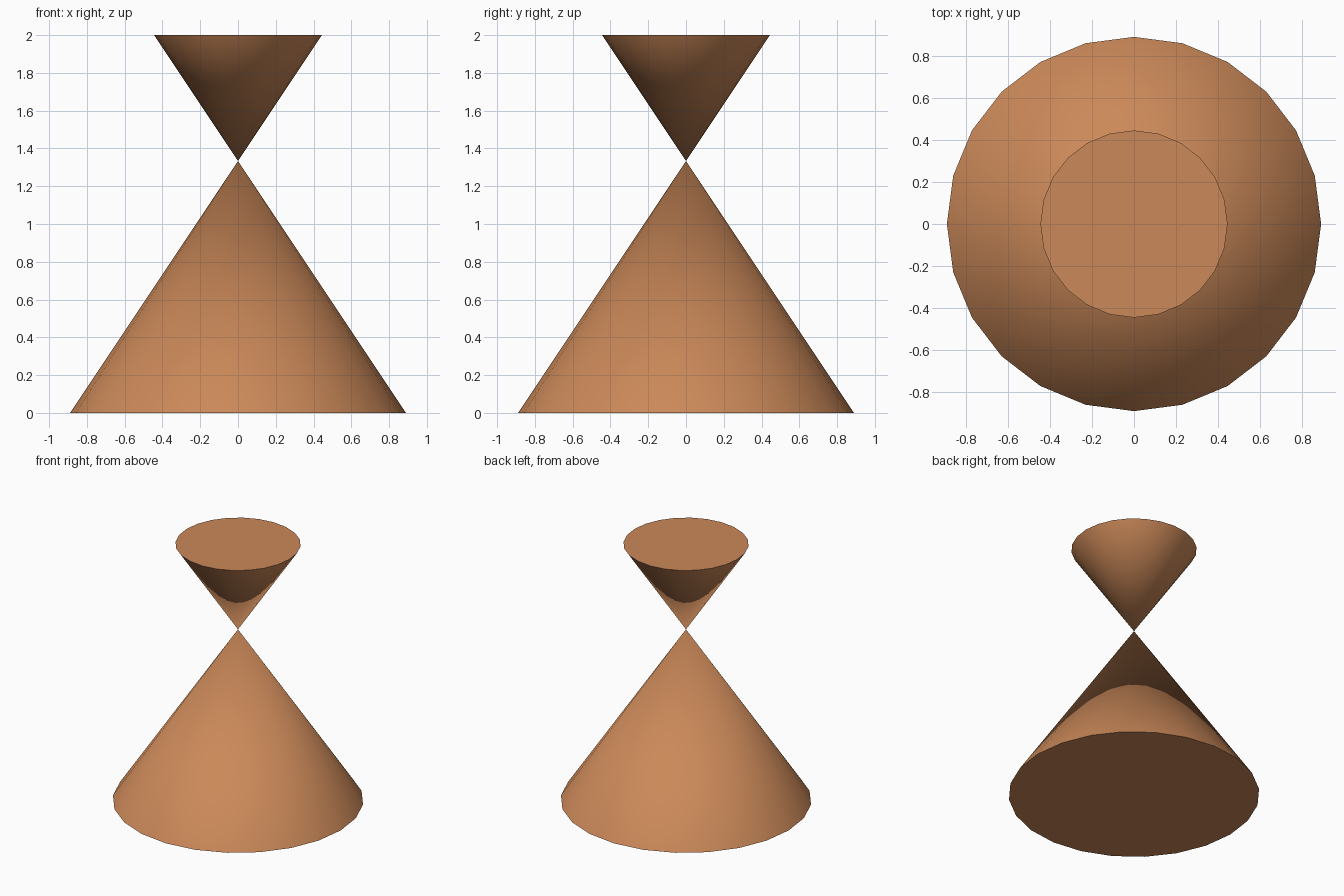
import bpy
import math

# Clear the default cube only
cube = bpy.data.objects.get("Cube")
if cube:
    bpy.data.objects.remove(cube, do_unlink=True)

SIDES = 24
WAIST = 4 / 3       # height where the two tips meet
BASE_R = 8 / 9      # lower cone radius
TOP_R = 4 / 9       # upper cone radius

# Single warm copper colour
copper = bpy.data.materials.new("warm copper")
copper.use_nodes = True
colour = (0.60, 0.25, 0.10, 1.0)
copper.diffuse_color = colour
copper.node_tree.nodes["Principled BSDF"].inputs["Base Color"].default_value = colour


def add_cone(name, r_bottom, r_top, z_bottom, z_top):
    """Capped cone with smooth sides and a crisp rim."""
    bpy.ops.mesh.primitive_cone_add(
        vertices=SIDES, radius1=r_bottom, radius2=r_top,
        depth=z_top - z_bottom, end_fill_type='NGON',
        location=(0, 0, (z_bottom + z_top) / 2))
    obj = bpy.context.object
    obj.name = obj.data.name = name
    obj.data.materials.append(copper)
    bpy.ops.object.shade_smooth_by_angle(angle=math.radians(30))
    return obj


# Wide lower cone, and smaller inverted cone balanced on its tip
add_cone("lower_cone", BASE_R, 0, 0, WAIST)
add_cone("upper_cone", 0, TOP_R, WAIST, 2)
